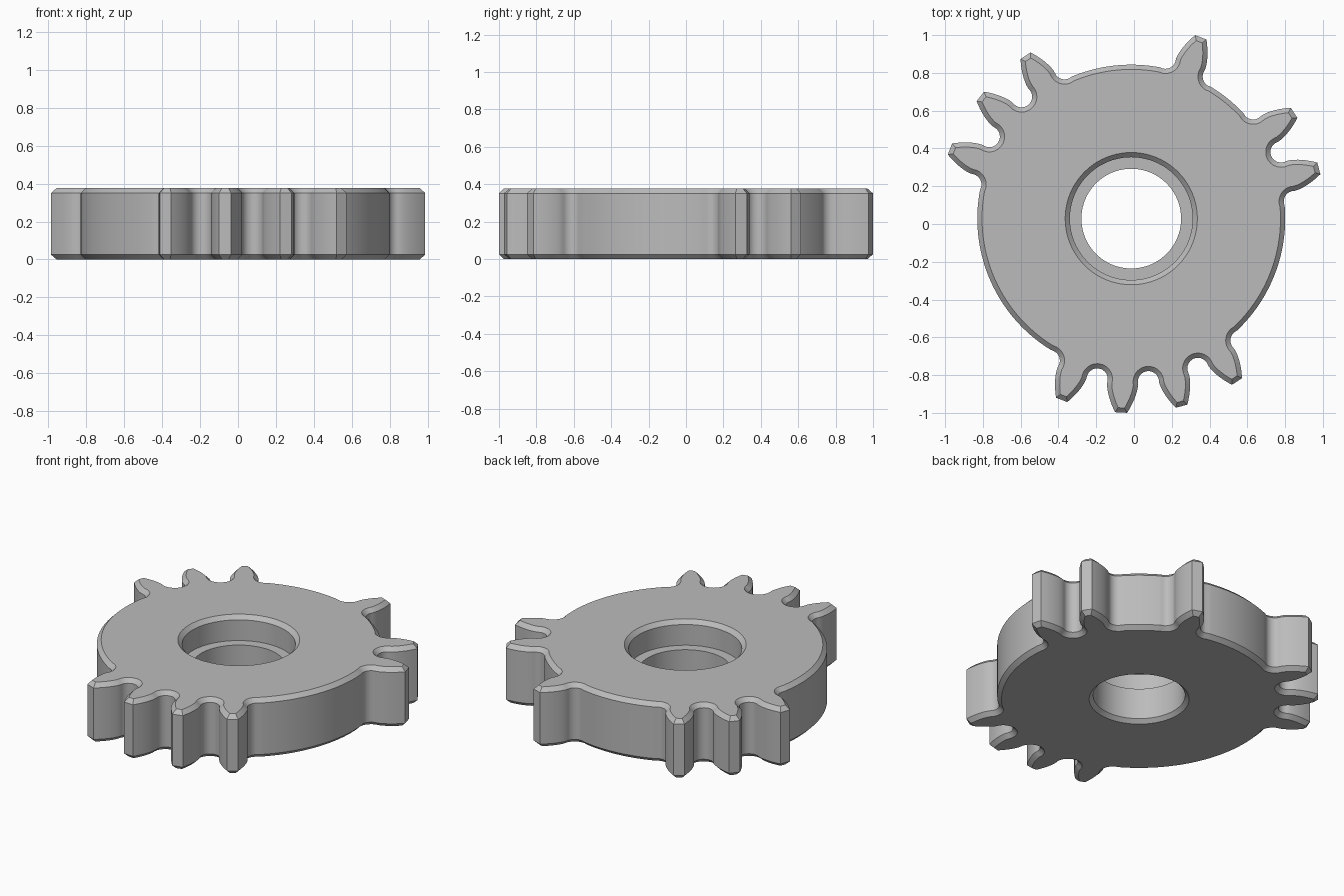
import bpy
import bmesh
import math
from mathutils import Vector

if "Cube" in bpy.data.objects:
    bpy.data.objects.remove(bpy.data.objects["Cube"])

CENTER = Vector((-0.0145, 0.0285))
TEETH = [15, 33, 69, 123, 141, 159, 249, 267, 285, 303]
HEIGHT, BEVEL = 0.376, 0.025
BODY_R, PITCH_R, TIP_R = 0.815, 0.934, 1.0285
BASE_R = PITCH_R * math.cos(math.radians(20))
FILLET_R, FILLET_C = 0.056, 0.868
HALF_STEP = math.pi / 20


def involute(a):
    return math.tan(a) - a


def half_tooth():
    """(angle, radius) from the gap bottom up to the tooth tip, angle measured from the tooth axis."""
    pts = []
    for i in range(10):                       # rounded root
        t = math.radians(90) * i / 9
        x = FILLET_C - FILLET_R * math.cos(t)
        y = FILLET_R * math.sin(t)
        pts.append((HALF_STEP - math.atan2(y, x), math.hypot(x, y)))
    for i in range(9):                        # involute flank
        r = BASE_R + 0.004 + (TIP_R - BASE_R - 0.004) * i / 8
        a = math.pi / 40 + involute(math.radians(20)) - involute(math.acos(BASE_R / r))
        pts.append((a, r))
    return pts


def gear_outline():
    half = half_tooth()
    polar = []
    for k, deg in enumerate(TEETH):
        mid = math.radians(deg)
        polar += [(mid - a, r) for a, r in half]
        polar += [(mid + a, r) for a, r in reversed(half)]
        following = TEETH[(k + 1) % len(TEETH)]
        gap = (following - deg) % 360
        if gap == 18:
            polar.pop()                       # neighbouring teeth share the gap bottom
            continue
        start, end = mid + HALF_STEP, mid + math.radians(gap) - HALF_STEP
        n = max(6, int(gap / 2))
        for i in range(1, n):                 # toothless rim
            polar.append((start + (end - start) * i / n, BODY_R))
    return [Vector((r * math.cos(a), r * math.sin(a))) for a, r in polar]


def inset(points, d):
    """Offset a counter-clockwise outline inward with mitred corners."""
    out = []
    n = len(points)
    for i, p in enumerate(points):
        e1 = (p - points[i - 1]).normalized()
        e2 = (points[(i + 1) % n] - p).normalized()
        n1, n2 = Vector((-e1.y, e1.x)), Vector((-e2.y, e2.x))
        m = n1 + n2
        out.append(p + m * (2 * d / m.length_squared))
    return out


def circle(r, n=80):
    return [Vector((r * math.cos(2 * math.pi * i / n), r * math.sin(2 * math.pi * i / n)))
            for i in range(n)]


bm = bmesh.new()


def loft(rings):
    """Stack outlines at heights, joined by quads; returns first and last edge loops."""
    loops = [[bm.verts.new((p.x + CENTER.x, p.y + CENTER.y, z)) for p in pts] for pts, z in rings]
    n = len(loops[0])
    for lo, hi in zip(loops, loops[1:]):
        for i in range(n):
            j = (i + 1) % n
            bm.faces.new((lo[i], lo[j], hi[j], hi[i]))
    return [[bm.edges.get((lp[i], lp[(i + 1) % n])) for i in range(n)] for lp in (loops[0], loops[-1])]


# Toothed outer wall with chamfers
outline = gear_outline()
small = inset(outline, BEVEL)
outer_bottom, outer_top = loft([(small, 0), (outline, BEVEL),
                                (outline, HEIGHT - BEVEL), (small, HEIGHT)])

# Stepped bore: chamfered hole, ledge, wider counterbore
bore_bottom, bore_top = loft([(circle(r), z) for r, z in (
    (0.287, 0), (0.264, 0.023), (0.264, 0.22), (0.325, 0.22),
    (0.325, HEIGHT - BEVEL), (0.35, HEIGHT))])

# Flat faces
for edges, up in ((outer_bottom + bore_bottom, -1), (outer_top + bore_top, 1)):
    bmesh.ops.triangle_fill(bm, use_beauty=True, use_dissolve=False, edges=edges, normal=(0, 0, up))
bmesh.ops.recalc_face_normals(bm, faces=bm.faces[:])

mesh = bpy.data.meshes.new("gear")
bm.to_mesh(mesh)
bm.free()
gear = bpy.data.objects.new("gear", mesh)
bpy.context.collection.objects.link(gear)

grey = bpy.data.materials.new("grey metal")
grey.diffuse_color = (0.5, 0.5, 0.5, 1)
grey.use_nodes = True
grey.node_tree.nodes["Principled BSDF"].inputs["Base Color"].default_value = grey.diffuse_color
mesh.materials.append(grey)

bpy.context.view_layer.objects.active = gear
gear.select_set(True)
bpy.ops.object.shade_smooth_by_angle(angle=math.radians(30))
